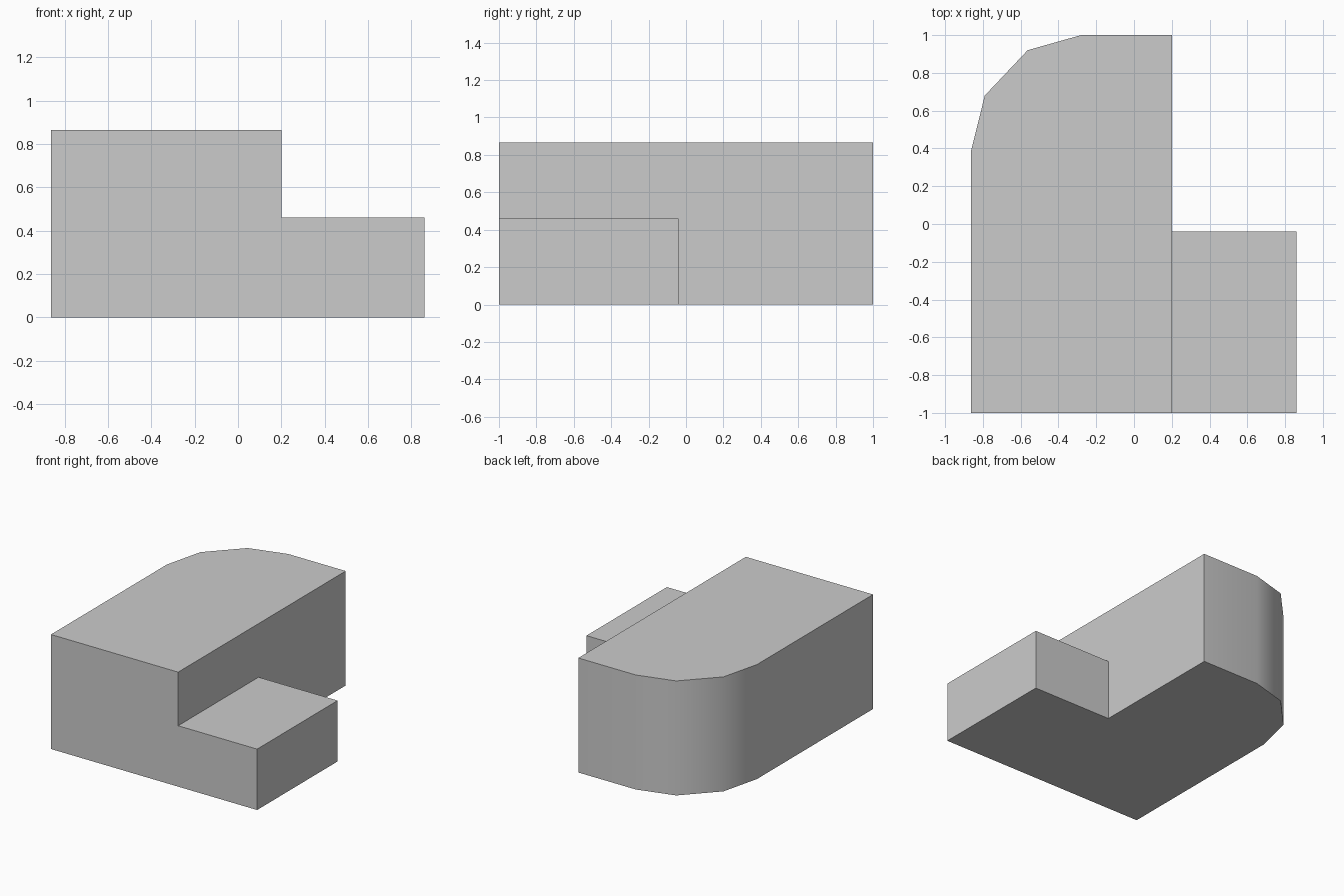
import bpy, bmesh, math
from mathutils import Vector

if "Cube" in bpy.data.objects:
    bpy.data.objects.remove(bpy.data.objects["Cube"])

LOW, HIGH = 0.46, 0.865

# Footprint: long block with a rounded back-left corner, plus a low side wing
outline = [(-0.863, -1), (0.2, -1), (0.86, -1), (0.86, -0.04), (0.2, -0.04),
           (0.2, 1), (-0.28, 1), (-0.563, 0.92), (-0.79, 0.68), (-0.863, 0.385)]


def extrude_up(bm, face, height):
    """Extrude a face upward and return the new cap."""
    geom = bmesh.ops.extrude_face_region(bm, geom=[face])["geom"]
    bmesh.ops.translate(bm, vec=(0, 0, height),
                        verts=[g for g in geom if isinstance(g, bmesh.types.BMVert)])
    return next(g for g in geom if isinstance(g, bmesh.types.BMFace))


bm = bmesh.new()
base = bm.faces.new([bm.verts.new((x, y, 0)) for x, y in outline])

# Lower storey covers the whole footprint
top = extrude_up(bm, base, LOW)

# Split the cap along the wing boundary, then raise the main block
seam = [min(top.verts, key=lambda v: (v.co - Vector((0.2, y, LOW))).length)
        for y in (-1, -0.04)]
bmesh.ops.connect_verts(bm, verts=seam)
main_top = min((f for f in seam[0].link_faces if seam[1] in f.verts),
               key=lambda f: f.calc_center_median().x)
extrude_up(bm, main_top, HIGH - LOW)

# Merge coplanar faces into clean flat walls
bmesh.ops.dissolve_limit(bm, angle_limit=math.radians(1), verts=bm.verts[:], edges=bm.edges[:])
bmesh.ops.recalc_face_normals(bm, faces=bm.faces[:])

mesh = bpy.data.meshes.new("stepped_block")
bm.to_mesh(mesh)
bm.free()
block = bpy.data.objects.new("stepped_block", mesh)
bpy.context.collection.objects.link(block)

# Smooth rounded corner, crisp edges elsewhere
bpy.context.view_layer.objects.active = block
block.select_set(True)
bpy.ops.object.shade_smooth_by_angle(angle=math.radians(40))
weighted = block.modifiers.new("weighted_normals", "WEIGHTED_NORMAL")
weighted.keep_sharp = True
